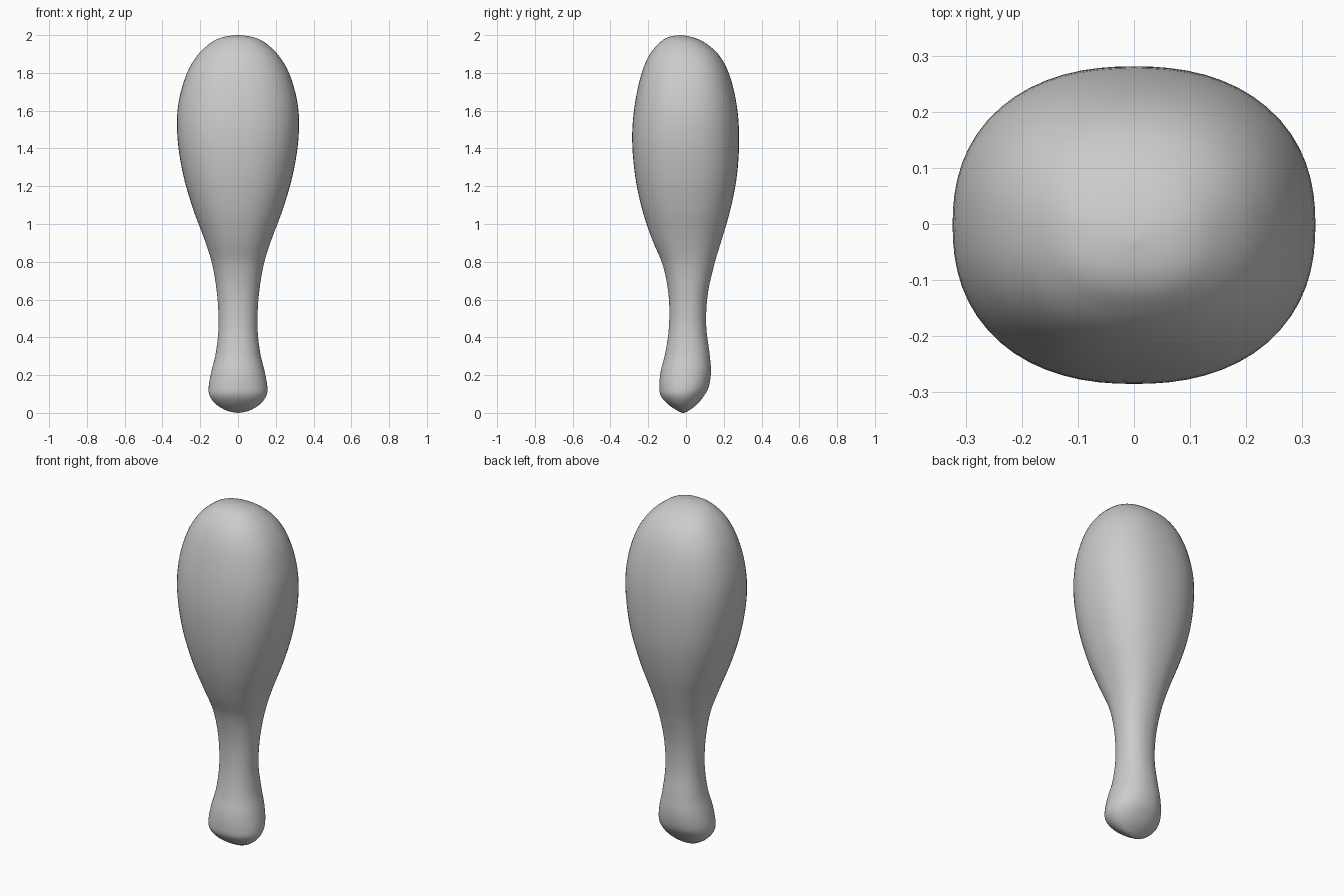
import bpy, bmesh, math
from mathutils import Vector

if "Cube" in bpy.data.objects:
    bpy.data.objects.remove(bpy.data.objects["Cube"])

# Profile stations: height, half width, front y, back y
STATIONS = [Vector(s) for s in (
    (0.00, 0.005, -0.020, -0.010),
    (0.012, 0.060, -0.045, 0.015),
    (0.045, 0.115, -0.095, 0.058),
    (0.09, 0.150, -0.133, 0.095),
    (0.14, 0.155, -0.141, 0.121),
    (0.22, 0.141, -0.134, 0.132),
    (0.32, 0.117, -0.109, 0.124),
    (0.46, 0.103, -0.090, 0.107),
    (0.62, 0.110, -0.092, 0.114),
    (0.78, 0.135, -0.122, 0.148),
    (0.92, 0.178, -0.180, 0.190),
    (1.08, 0.238, -0.233, 0.236),
    (1.26, 0.290, -0.270, 0.270),
    (1.45, 0.320, -0.285, 0.281),
    (1.62, 0.318, -0.273, 0.270),
    (1.78, 0.278, -0.240, 0.233),
    (1.89, 0.217, -0.197, 0.178),
    (1.96, 0.143, -0.140, 0.100),
    (1.99, 0.078, -0.092, 0.030),
    (2.00, 0.005, -0.035, -0.025),
)]
SIDES = 64
STEPS = 5


def catmull(a, b, c, d, t):
    return 0.5 * (2 * b + (c - a) * t + (2 * a - 5 * b + 4 * c - d) * t * t
                  + (3 * b - a - 3 * c + d) * t ** 3)


def ring(bm, z, w, y0, y1, power):
    # Softly squared oval cross-section
    verts = []
    for i in range(SIDES):
        a = 2 * math.pi * i / SIDES
        c, s = math.cos(a), math.sin(a)
        r = (abs(c) ** power + abs(s) ** power) ** (-1 / power)
        verts.append(bm.verts.new((w * r * c, (y0 + y1) / 2 + (y1 - y0) / 2 * r * s, z)))
    return verts


# Smooth set of stations
rows = []
n = len(STATIONS)
for k in range(n - 1):
    p = [STATIONS[min(max(k + j, 0), n - 1)] for j in (-1, 0, 1, 2)]
    rows += [catmull(*p, t / STEPS) for t in range(STEPS)]
rows.append(STATIONS[-1])

# Club body: lofted rings with capped ends
bm = bmesh.new()
rings = [ring(bm, *row, 2.1 + 0.2 * min(1, row[0] / 1.2)) for row in rows]
for lo, hi in zip(rings, rings[1:]):
    for i in range(SIDES):
        j = (i + 1) % SIDES
        bm.faces.new((lo[i], lo[j], hi[j], hi[i]))
bm.faces.new(rings[0][::-1])
bm.faces.new(rings[-1])
for f in bm.faces:
    f.smooth = True
mesh = bpy.data.meshes.new("club_body")
bm.to_mesh(mesh)
bm.free()
club = bpy.data.objects.new("club_body", mesh)
bpy.context.collection.objects.link(club)
